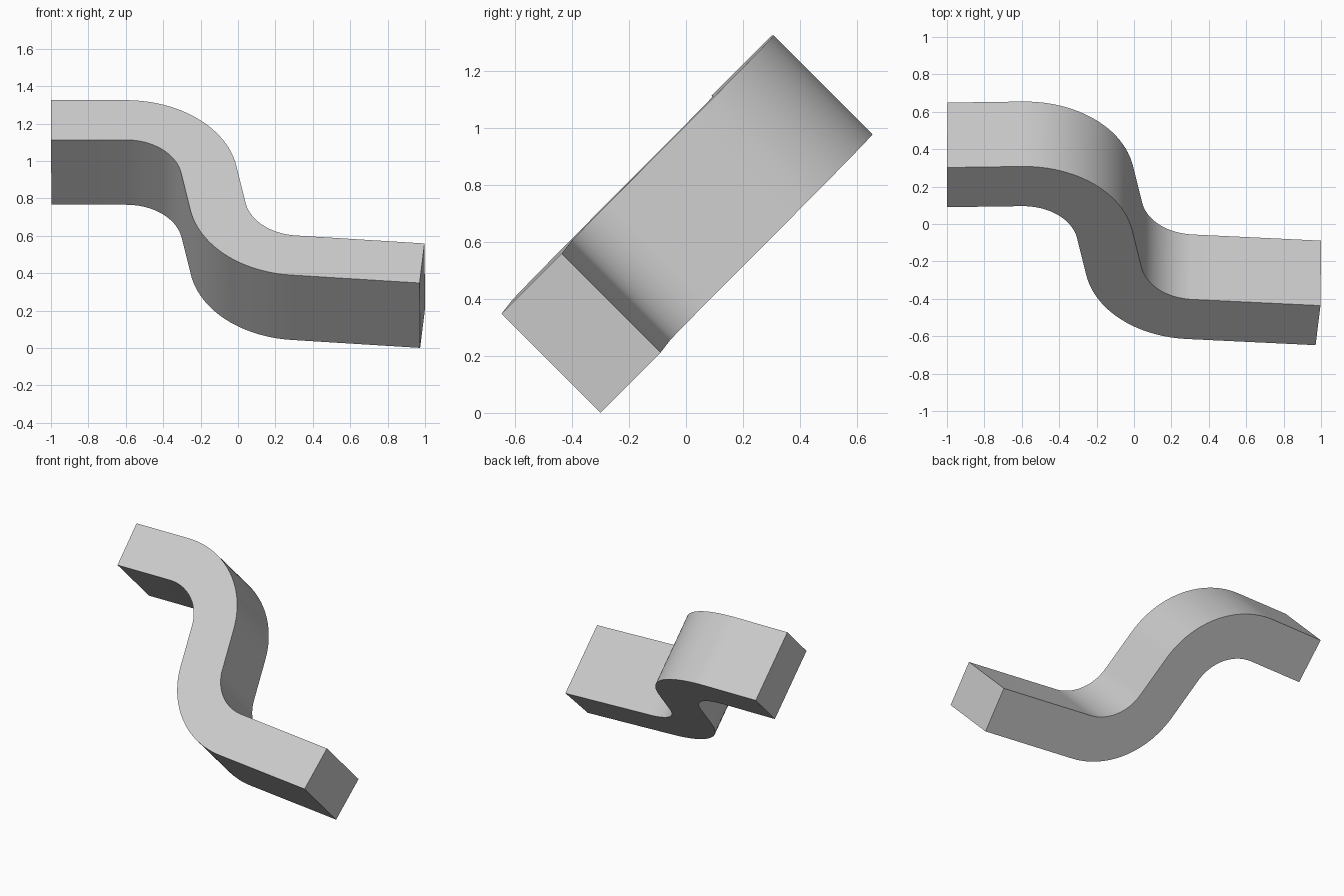
import bpy
import bmesh
import math
from mathutils import Vector

cube = bpy.data.objects.get("Cube")
if cube:
    bpy.data.objects.remove(cube, do_unlink=True)

THICK = 0.30                               # bar thickness in the bend plane
RADIUS = 0.45                              # centreline bend radius
STEPS = 24                                 # segments per bend
DEPTH = Vector((0.003, 0.347, -0.347))     # front face to back face

# Plain grey material
grey = bpy.data.materials.new("light_grey")
grey.use_nodes = True
colour = (0.6, 0.6, 0.6, 1)
grey.diffuse_color = colour
grey.node_tree.nodes["Principled BSDF"].inputs["Base Color"].default_value = colour

# Centreline stations: position and heading in the bend plane
pos, heading = Vector((-1.0, 0.0)), 0.0
stations = [(pos.copy(), heading)]


def step(length, turn=0.0):
    """Advance along the bar, turning evenly by the given angle."""
    global pos, heading
    mid = heading + turn / 2
    pos = pos + length * Vector((math.cos(mid), math.sin(mid)))
    heading += turn
    stations.append((pos.copy(), heading))


def bend(degrees):
    turn = math.radians(degrees) / STEPS
    for _ in range(STEPS):
        step(2 * RADIUS * math.sin(abs(turn) / 2), turn)


step(0.40)       # upper arm
bend(-80)        # upper bend
step(0.285)      # middle riser
bend(75)         # lower bend
step(0.69)       # lower arm


def place(p):
    """Lean the bend plane back by about half a right angle."""
    z = 1.219 + p.y * math.sqrt(0.5)
    return Vector((p.x, z - 1.009 + 0.014 * p.x, z))


# Sweep a rectangular section along the stations
bm = bmesh.new()
rings = []
for p, a in stations:
    side = Vector((-math.sin(a), math.cos(a))) * THICK / 2
    top, low = place(p + side), place(p - side)
    rings.append([bm.verts.new(c) for c in (top, low, low + DEPTH, top + DEPTH)])
for r, s in zip(rings, rings[1:]):
    for i in range(4):
        j = (i + 1) % 4
        bm.faces.new((r[i], r[j], s[j], s[i]))
bm.faces.new(rings[0])
bm.faces.new(rings[-1])
bmesh.ops.recalc_face_normals(bm, faces=bm.faces)

mesh = bpy.data.meshes.new("curved_bar")
bm.to_mesh(mesh)
bm.free()
mesh.materials.append(grey)
bar = bpy.data.objects.new("curved_bar", mesh)
bpy.context.collection.objects.link(bar)

# Smooth bends, sharp long edges
bpy.ops.object.select_all(action='DESELECT')
bar.select_set(True)
bpy.context.view_layer.objects.active = bar
bpy.ops.object.shade_smooth_by_angle(angle=math.radians(30))
